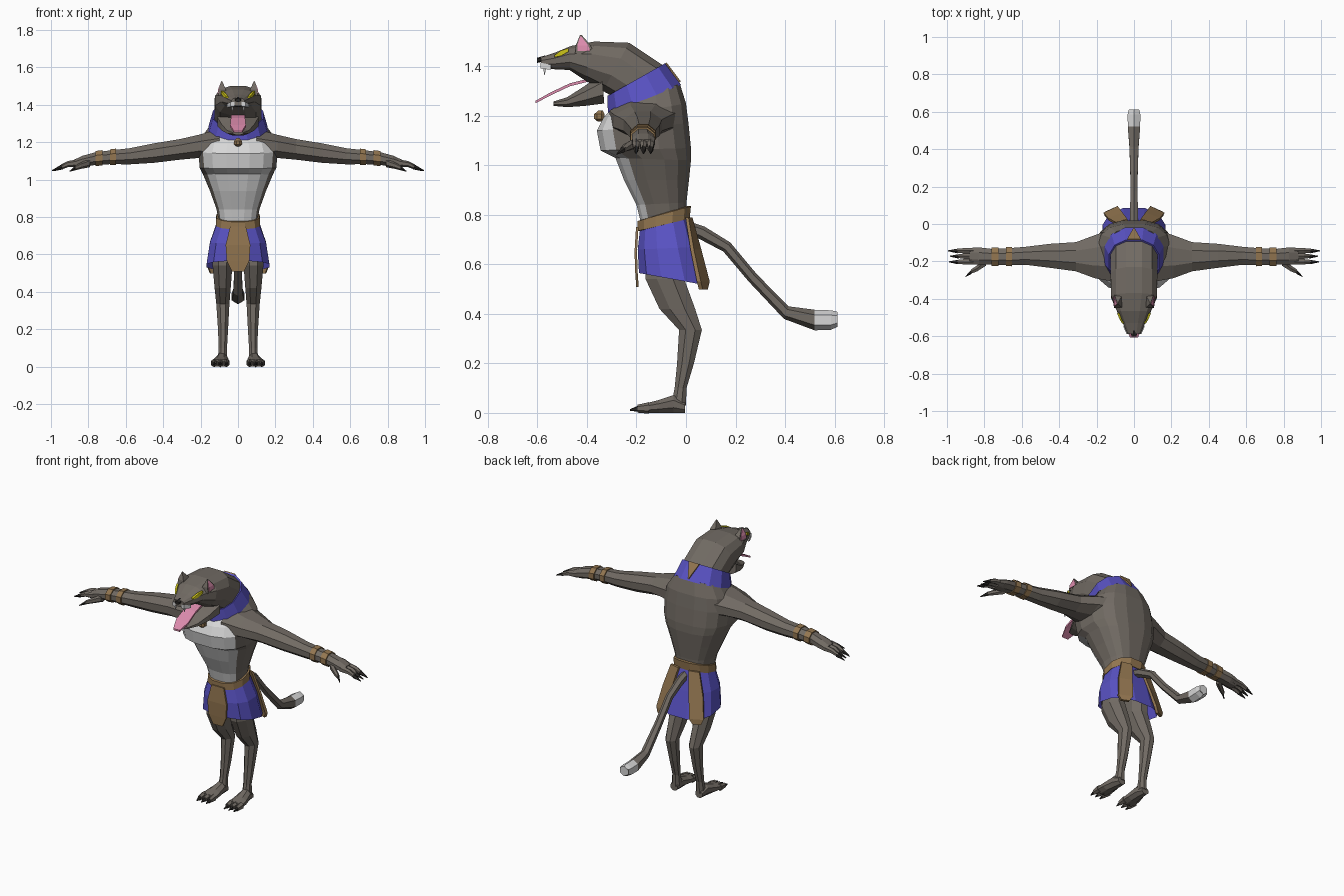
import bpy, bmesh, math
from mathutils import Vector as V


def material(name, r, g, b):
    m = bpy.data.materials.new(name)
    m.diffuse_color = (r, g, b, 1)
    return m


FUR = material("grey brown fur", 0.165, 0.145, 0.125)
WHITE = material("pale fur", 0.68, 0.68, 0.68)
BLUE = material("blue cloth", 0.10, 0.085, 0.55)
GOLD = material("tan leather", 0.29, 0.18, 0.08)
PINK = material("pink flesh", 0.72, 0.26, 0.42)
DARK = material("dark claw", 0.022, 0.02, 0.018)
YELLOW = material("yellow eye", 0.62, 0.56, 0.01)


def ring(c, u, v):
    return V(c), V(u), V(v)


def mid(fy, fz, by, bz, rx):
    """Ring across the centre line from a front point to a back point (y, z)."""
    f, b = V((0, fy, fz)), V((0, by, bz))
    return (f + b) / 2, V((rx, 0, 0)), (b - f) / 2


def along_x(x, y, z, ry, rz):
    return ring((x, y, z), (0, ry, 0), (0, 0, rz))


def along_y(x, y, z, rx, rz):
    return ring((x, y, z), (rx, 0, 0), (0, 0, rz))


def along_z(x, y, z, rx, ry):
    return ring((x, y, z), (rx, 0, 0), (0, ry, 0))


def build(name, parts, mat, n=8, p=1.0, mirror=False, caps=True, second=None, rule=None):
    """Loft each list of rings into a closed tube; rule picks faces for the second colour."""
    bm = bmesh.new()
    k = 1 / math.cos(math.pi / n) ** p
    for rings in parts:
        loops = []
        for c, u, v in rings:
            loop = []
            for i in range(n):
                a = 2 * math.pi * (i + 0.5) / n
                ca, sa = math.cos(a), math.sin(a)
                ca = math.copysign(abs(ca) ** p, ca) * k
                sa = math.copysign(abs(sa) ** p, sa) * k
                loop.append(bm.verts.new(c + u * ca + v * sa))
            loops.append(loop)
        for a, b in zip(loops, loops[1:]):
            for j in range(n):
                f = bm.faces.new((a[j], a[(j + 1) % n], b[(j + 1) % n], b[j]))
                if rule and rule(j, f.calc_center_median()):
                    f.material_index = 1
        if caps:
            bm.faces.new(loops[0])
            bm.faces.new(loops[-1])
    bmesh.ops.recalc_face_normals(bm, faces=bm.faces)
    me = bpy.data.meshes.new(name)
    bm.to_mesh(me)
    bm.free()
    me.materials.append(mat)
    if second:
        me.materials.append(second)
    ob = bpy.data.objects.new(name, me)
    bpy.context.collection.objects.link(ob)
    if mirror:
        ob.modifiers.new("mirror", 'MIRROR')
    return ob


# Torso with pale chest and belly
build("torso", [[
    mid(-.175, .74, .0, .79, .10), mid(-.20, .84, .002, .85, .115),
    mid(-.25, .94, .012, .94, .15), mid(-.285, 1.03, .02, 1.02, .185),
    mid(-.345, 1.06, .02, 1.07, .205), mid(-.36, 1.14, .01, 1.17, .212),
    mid(-.335, 1.19, .0, 1.25, .195), mid(-.30, 1.23, -.025, 1.33, .145)]],
    FUR, 16, .75, second=WHITE,
    rule=lambda j, c: abs(j - 11) <= 2 and c.z < 1.24)

# Neck, skull and upper muzzle
build("head", [[
    mid(-.30, 1.22, -.03, 1.32, .14), mid(-.30, 1.28, -.095, 1.405, .125),
    mid(-.335, 1.30, -.23, 1.495, .125), mid(-.41, 1.345, -.37, 1.50, .122),
    mid(-.47, 1.385, -.465, 1.482, .09), mid(-.53, 1.388, -.53, 1.455, .06),
    mid(-.585, 1.395, -.585, 1.437, .036)]], FUR, 12, .8)
build("lower_jaw", [[
    mid(-.33, 1.25, -.34, 1.37, .11), mid(-.41, 1.24, -.41, 1.32, .088),
    mid(-.48, 1.235, -.48, 1.275, .058), mid(-.535, 1.24, -.535, 1.258, .03)]], FUR, 8)
build("tongue", [[
    along_y(0, -.39, 1.345, .035, .006), along_y(0, -.47, 1.325, .038, .006),
    along_y(0, -.55, 1.287, .042, .006), along_y(0, -.607, 1.256, .022, .005)]], PINK, 4)
build("nose", [[along_y(0, -.57, 1.432, .02, .01), along_y(0, -.602, 1.424, .013, .009)]], DARK, 6)
build("lip_teeth", [[
    along_y(.05, -.545, 1.396, .008, .010), along_y(.03, -.588, 1.403, .010, .012)],
    [along_z(.032, -.57, 1.40, .007, .007), along_z(.03, -.572, 1.365, .001, .001)]],
    WHITE, 4, mirror=True)
build("eye", [[
    ring((.085, -.475, 1.466), (.006, 0, 0), (0, 0, .007)),
    ring((.073, -.505, 1.453), (.006, 0, 0), (0, 0, .011)),
    ring((.058, -.532, 1.440), (.006, 0, 0), (0, 0, .004))]], YELLOW, 4, mirror=True)
build("ear", [[along_z(.082, -.41, 1.45, .024, .038), along_z(.084, -.415, 1.485, .018, .030),
               along_z(.087, -.425, 1.527, .002, .003)]], FUR, 4, mirror=True)
build("inner_ear", [[along_z(.106, -.413, 1.462, .003, .026), along_z(.103, -.417, 1.485, .003, .022),
                     along_z(.090, -.425, 1.52, .002, .003)]], PINK, 4, mirror=True)

# Collar, its back patch and bell
build("collar", [[
    mid(-.315, 1.205, -.02, 1.325, .158), mid(-.318, 1.28, -.085, 1.412, .134),
    mid(-.30, 1.28, -.10, 1.40, .12)]], BLUE, 12, .85, caps=False)
build("collar_patch", [[
    ring((0, -.084, 1.412), (.036, 0, 0), (0, .005, .004)),
    ring((0, -.026, 1.335), (.003, 0, 0), (0, .005, .004))]], GOLD, 4)
build("bell", [[along_z(0, -.35, 1.178, .008, .008), along_z(0, -.35, 1.188, .021, .021),
                along_z(0, -.35, 1.207, .021, .021), along_z(0, -.345, 1.222, .008, .008)]], GOLD, 8)

# Arms, bracelets, fingers and claws
build("arm", [[along_x(*r) for r in (
    (.10, -.165, 1.185, .145, .085), (.21, -.175, 1.178, .115, .062), (.31, -.175, 1.162, .078, .055),
    (.45, -.17, 1.142, .064, .052), (.58, -.17, 1.125, .048, .043), (.68, -.175, 1.12, .045, .037),
    (.76, -.175, 1.113, .042, .034), (.83, -.172, 1.098, .047, .03), (.88, -.17, 1.085, .042, .02))]],
    FUR, 8, mirror=True)
build("bracelet", [
    [along_x(.652, -.174, 1.122, .052, .044), along_x(.685, -.174, 1.12, .051, .042)],
    [along_x(.725, -.175, 1.117, .05, .041), along_x(.762, -.175, 1.113, .049, .040)]],
    GOLD, 8, mirror=True)
FINGERS = [(-.143, .995), (-.172, .985), (-.202, .99)]
build("finger", [[along_x(.85, y, 1.09, .015, .018), along_x(.91, y, 1.083, .014, .014),
                  along_x(tip - .045, y, 1.067, .010, .010)] for y, tip in FINGERS]
      + [[along_x(.79, -.20, 1.09, .022, .02), along_x(.84, -.238, 1.075, .016, .015),
          along_x(.872, -.255, 1.062, .011, .011)]], FUR, 6, mirror=True)
build("finger_claw", [[along_x(tip - .05, y, 1.068, .011, .011), along_x(tip, y, 1.048, .002, .002)]
                      for y, tip in FINGERS]
      + [[along_x(.868, -.253, 1.064, .011, .011), along_x(.90, -.28, 1.045, .002, .002)]],
      DARK, 5, mirror=True)

# Belt, skirt and hanging panels
build("belt", [[
    mid(-.185, .735, .005, .785, .108), mid(-.195, .735, .015, .785, .118),
    mid(-.195, .775, .02, .835, .116), mid(-.18, .78, .0, .835, .105)]], GOLD, 12, .85, caps=False)
build("skirt", [[
    mid(-.185, .75, .01, .79, .112), mid(-.195, .66, .045, .67, .15),
    mid(-.19, .565, .085, .515, .168)]], BLUE, 12, .8, caps=False)
build("front_panel", [[
    along_z(0, -.197, .75, .042, .005), along_z(0, -.203, .65, .066, .005),
    along_z(0, -.200, .565, .06, .005), along_z(0, -.196, .508, .032, .005)]], GOLD, 4)
build("back_panel", [[
    ring((.065, .012, .79), (.032, -.008, 0), (.002, .006, 0)),
    ring((.098, .040, .66), (.038, -.015, 0), (.002, .007, 0)),
    ring((.122, .070, .53), (.038, -.018, 0), (.003, .008, 0)),
    ring((.125, .070, .498), (.022, -.010, 0), (.003, .008, 0))]], GOLD, 4, mirror=True)

# Legs, feet, toes and claws
build("leg", [[along_z(*r) for r in (
    (.075, -.075, .70, .055, .085), (.083, -.085, .54, .053, .078), (.082, -.035, .42, .043, .072),
    (.081, .018, .335, .035, .046), (.08, -.002, .20, .027, .034),
    (.081, -.022, .10, .022, .024), (.083, -.03, .03, .026, .030))]], FUR, 8, mirror=True)
build("foot", [[along_y(*r) for r in (
    (.086, -.004, .022, .024, .022), (.087, -.05, .036, .032, .036),
    (.092, -.11, .026, .042, .026), (.094, -.165, .019, .047, .019))]], FUR, 8, mirror=True)
TOES = (.062, .095, .128)
build("toe", [[along_y(x, -.15, .020, .016, .020), along_y(x, -.195, .017, .012, .014)] for x in TOES],
      FUR, 6, mirror=True)
build("toe_claw", [[along_y(x, -.185, .018, .011, .012), along_y(x, -.226, .012, .002, .003)] for x in TOES],
      DARK, 5, mirror=True)

# Tail with pale tip
build("tail", [[
    ring((0, .0, .75), (.022, 0, 0), (0, .012, .02)), ring((0, .06, .73), (.021, 0, 0), (0, .012, .02)),
    ring((0, .165, .67), (.019, 0, 0), (0, .012, .016)), ring((0, .27, .545), (.020, 0, 0), (0, .014, .013)),
    ring((0, .405, .405), (.024, 0, 0), (0, .008, .022)), ring((0, .52, .375), (.033, 0, 0), (0, 0, .036)),
    ring((0, .585, .375), (.034, 0, 0), (0, 0, .034)), ring((0, .61, .378), (.029, 0, 0), (0, 0, .027))]],
    FUR, 6, second=WHITE, rule=lambda j, c: c.y > .52)
build("tail_tip", [[along_y(0, .60, .377, .028, .027), along_y(0, .612, .378, .027, .026)]], WHITE, 6)
